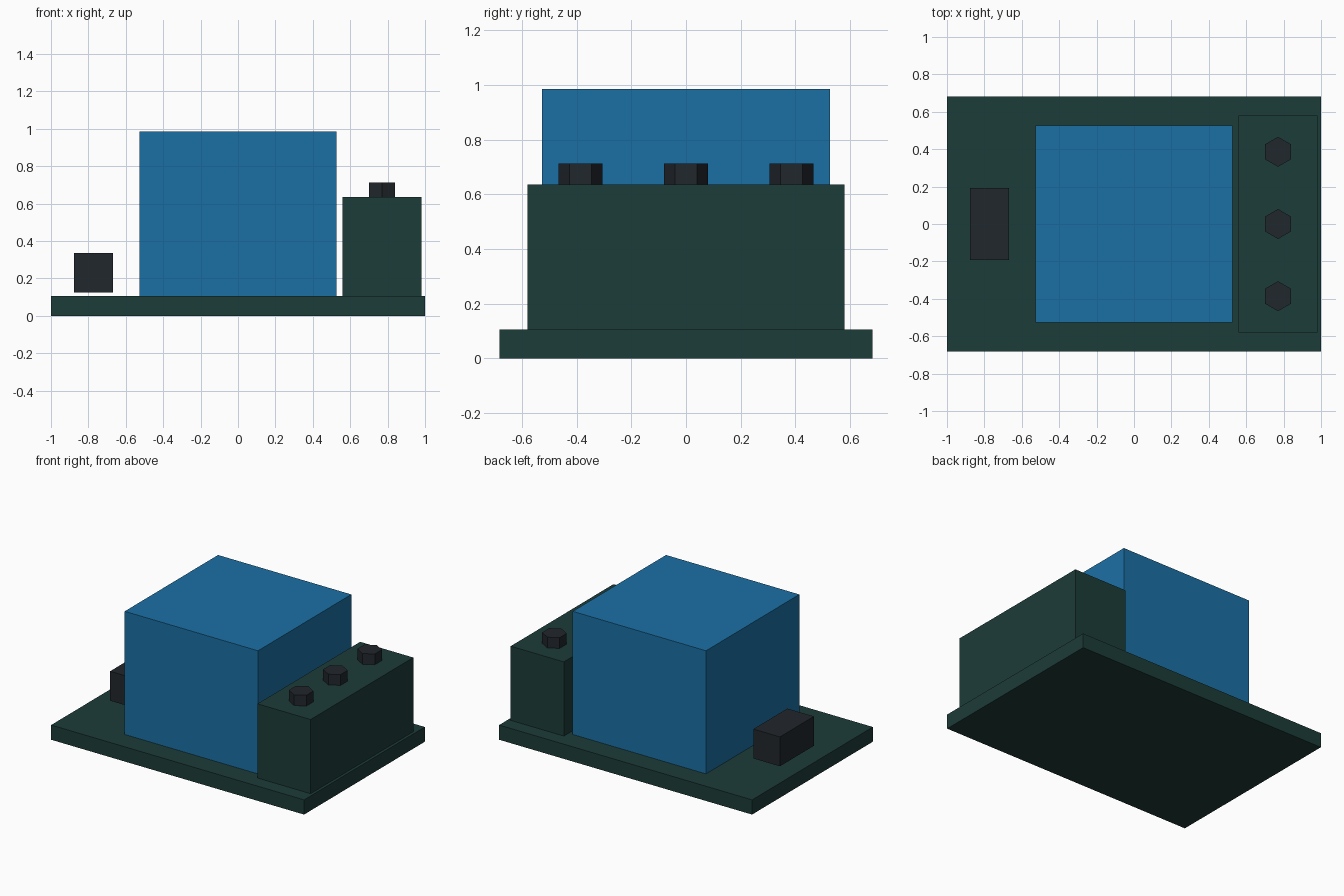
import bpy, bmesh
from mathutils import Matrix

if "Cube" in bpy.data.objects:
    bpy.data.objects.remove(bpy.data.objects["Cube"])


def material(name, rgb):
    m = bpy.data.materials.new(name)
    m.diffuse_color = (*rgb, 1)
    m.use_nodes = True
    m.node_tree.nodes["Principled BSDF"].inputs["Base Color"].default_value = m.diffuse_color
    return m


GREEN = material("dark_green", (0.012, 0.045, 0.040))
BLUE = material("blue", (0.011, 0.162, 0.376))
BLACK = material("near_black", (0.015, 0.020, 0.025))


def finish(name, bm, mat):
    mesh = bpy.data.meshes.new(name)
    bm.to_mesh(mesh)
    bm.free()
    mesh.materials.append(mat)
    obj = bpy.data.objects.new(name, mesh)
    bpy.context.collection.objects.link(obj)
    return obj


def box(name, x, y, z, mat):
    """Box from (min, max) ranges along each axis."""
    bm = bmesh.new()
    size = [r[1] - r[0] for r in (x, y, z)]
    centre = [(r[0] + r[1]) / 2 for r in (x, y, z)]
    bmesh.ops.create_cube(bm, size=1, matrix=Matrix.Translation(centre) @ Matrix.Diagonal((*size, 1)))
    return finish(name, bm, mat)


def hex_screw(name, x, y, z0, z1, radius, mat):
    """Six-sided head with two corners along y."""
    bm = bmesh.new()
    bmesh.ops.create_cone(bm, cap_ends=True, segments=6, radius1=radius, radius2=radius,
                          depth=z1 - z0, matrix=Matrix.Translation((x, y, (z0 + z1) / 2)))
    return finish(name, bm, mat)


# Circuit board
box("circuit_board", (-1, 1), (-0.682, 0.682), (0, 0.105), GREEN)
# Relay housing
box("relay_housing", (-0.527, 0.527), (-0.527, 0.527), (0.105, 0.985), BLUE)
# Screw terminal block and its three screws
box("terminal_block", (0.56, 0.98), (-0.58, 0.58), (0.105, 0.635), GREEN)
for i in range(3):
    hex_screw(f"terminal_screw_{i + 1}", 0.77, (i - 1) * 0.386, 0.635, 0.712, 0.08, BLACK)
# Pin header, held just above the board
box("pin_header", (-0.877, -0.667), (-0.192, 0.192), (0.125, 0.335), BLACK)
